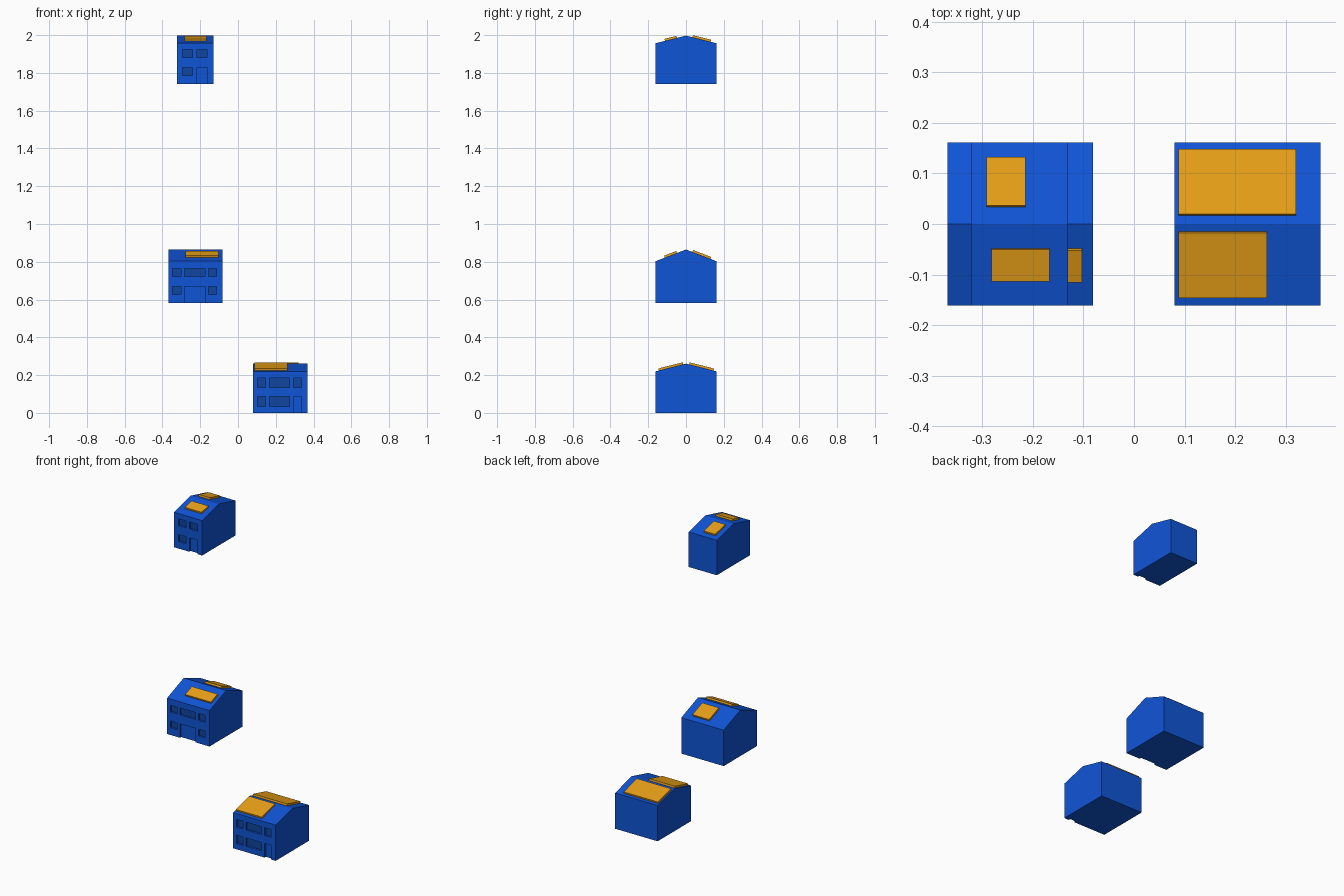
import bpy, bmesh, math

if "Cube" in bpy.data.objects:
    bpy.data.objects.remove(bpy.data.objects["Cube"])

HALF_Y = 0.161      # half depth of every house
RECESS = 0.012      # depth of windows and doors
THICK = 0.011       # solar panel thickness


def material(name, color):
    m = bpy.data.materials.new(name)
    m.diffuse_color = (*color, 1)
    m.use_nodes = True
    m.node_tree.nodes["Principled BSDF"].inputs["Base Color"].default_value = m.diffuse_color
    return m


BLUE = material("wall_blue", (0.005, 0.09, 0.68))
GLASS = material("window_blue", (0.005, 0.06, 0.35))
ORANGE = material("panel_orange", (0.81, 0.35, 0.009))


def new_object(name, bm, mats):
    bmesh.ops.recalc_face_normals(bm, faces=bm.faces)
    me = bpy.data.meshes.new(name)
    bm.to_mesh(me)
    bm.free()
    for m in mats:
        me.materials.append(m)
    ob = bpy.data.objects.new(name, me)
    bpy.context.collection.objects.link(ob)
    return ob


def extrude_x(bm, profile, x0, x1):
    """Sweep a closed (y, z) profile along x."""
    a = [bm.verts.new((x0, y, z)) for y, z in profile]
    b = [bm.verts.new((x1, y, z)) for y, z in profile]
    n = len(profile)
    bm.faces.new(a)
    bm.faces.new(b[::-1])
    for i in range(n):
        j = (i + 1) % n
        bm.faces.new((a[i], b[i], b[j], a[j]))


def house(name, x0, x1, base, eave, ridge, windows, door, panels):
    # Gabled body
    bm = bmesh.new()
    extrude_x(bm, [(-HALF_Y, base), (HALF_Y, base), (HALF_Y, eave),
                   (0, ridge), (-HALF_Y, eave)], x0, x1)
    body = new_object(name + "_body", bm, [BLUE, GLASS])

    # Recessed windows and door
    bm = bmesh.new()
    back = -HALF_Y + RECESS
    for wx0, wx1, z0, z1 in windows + [door]:
        extrude_x(bm, [(-HALF_Y - 0.02, z0), (back, z0),
                       (back, z1), (-HALF_Y - 0.02, z1)], wx0, wx1)
    cutter = new_object(name + "_opening_cutter", bm, [BLUE])
    cutter.hide_render = True
    mod = body.modifiers.new("openings", 'BOOLEAN')
    mod.operation = 'DIFFERENCE'
    mod.solver = 'EXACT'
    mod.object = cutter
    bpy.context.view_layer.objects.active = body
    bpy.ops.object.modifier_apply(modifier=mod.name)
    bpy.data.objects.remove(cutter)

    # Darker glass on the window backs
    for p in body.data.polygons:
        c = p.center
        glass = abs(c.y - back) < 1e-4 and p.normal.y < -0.9 and any(
            w[0] < c.x < w[1] and w[2] < c.z < w[3] for w in windows)
        p.material_index = 1 if glass else 0

    # Solar panels lying on the roof slopes
    pitch = math.atan2(ridge - eave, HALF_Y)
    dy, dz = THICK * math.sin(pitch), THICK * math.cos(pitch)
    for side, px0, px1, inner, outer in panels:
        def roof(y):
            return ridge - y * math.tan(pitch)
        outer -= dy
        prof = [(inner, roof(inner)), (outer, roof(outer)),
                (outer + dy, roof(outer) + dz), (inner + dy, roof(inner) + dz)]
        bm = bmesh.new()
        extrude_x(bm, [(side * y, z) for y, z in prof], px0, px1)
        label = "_front_panel" if side < 0 else "_back_panel"
        new_object(name + label, bm, [ORANGE])


def grid(columns, rows):
    return [(a, b, c, d) for a, b in columns for c, d in rows]


# Lower house: door at the right
low, high = (0.035, 0.087), (0.135, 0.184)
house("lower_house", 0.08, 0.369, 0, 0.22, 0.261,
      grid([(0.103, 0.146), (0.167, 0.273)], [low, high])
      + grid([(0.294, 0.337)], [high]),
      (0.294, 0.337, -0.02, 0.087),
      [(-1, 0.088, 0.263, 0.015, 0.146), (1, 0.088, 0.32, 0.017, 0.148)])

# Middle house: wide door in the centre
low, high = (0.626, 0.668), (0.722, 0.765)
house("middle_house", -0.369, -0.081, 0.582, 0.803, 0.865,
      grid([(-0.346, -0.303), (-0.156, -0.113)], [low, high])
      + grid([(-0.282, -0.176)], [high]),
      (-0.282, -0.176, 0.56, 0.668),
      [(-1, -0.278, -0.103, 0.048, 0.116), (1, -0.25, -0.137, 0.034, 0.133)])

# Upper house: narrow, door at the right
low, high = (1.785, 1.828), (1.882, 1.925)
house("upper_house", -0.322, -0.131, 1.742, 1.957, 1.997,
      grid([(-0.293, -0.240)], [low, high])
      + grid([(-0.218, -0.163)], [high]),
      (-0.218, -0.163, 1.72, 1.828),
      [(-1, -0.282, -0.167, 0.048, 0.114), (1, -0.292, -0.215, 0.034, 0.133)])
